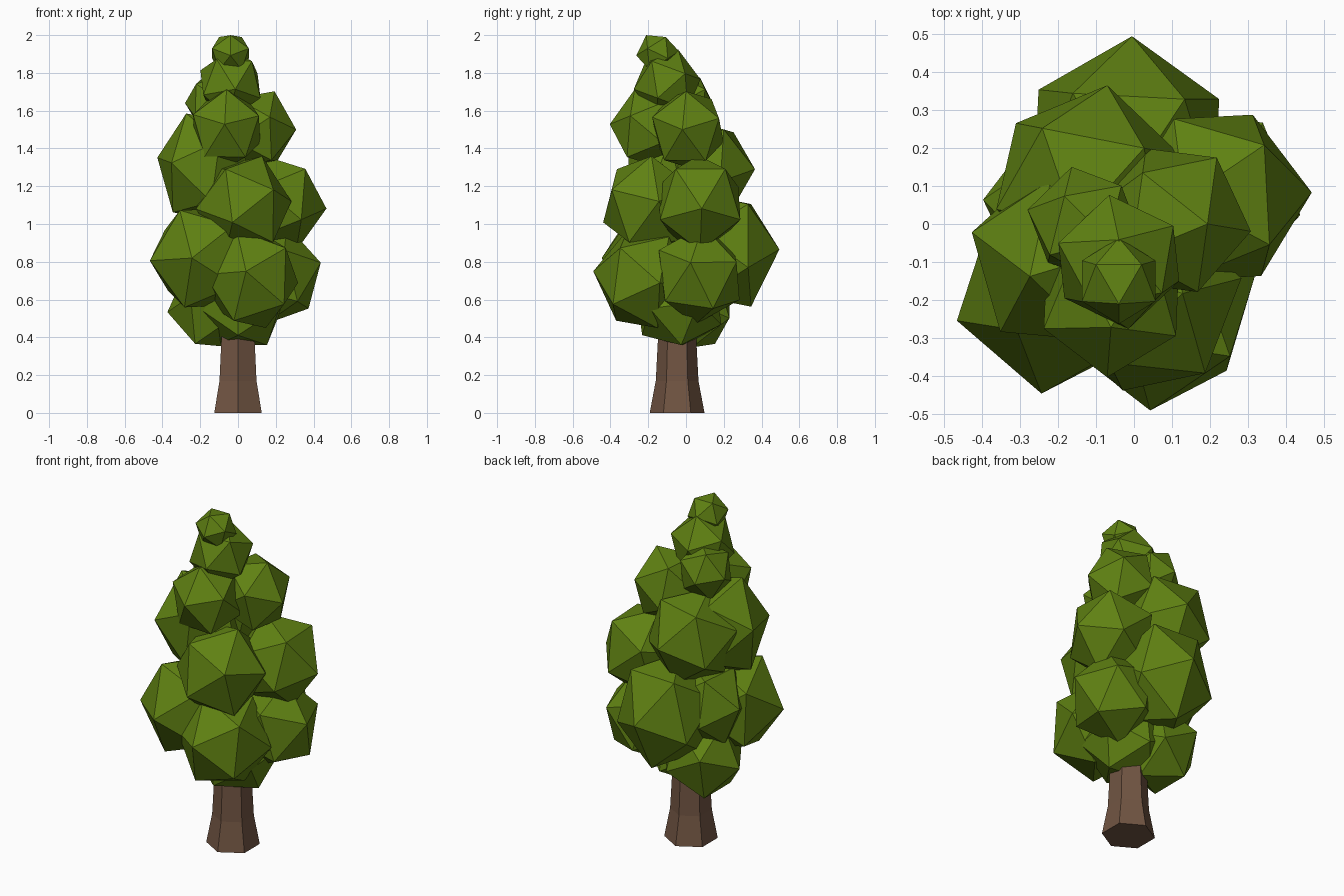
import bpy, bmesh
from math import radians, sin, cos, pi
from mathutils import Vector, Matrix

if "Cube" in bpy.data.objects:
    bpy.data.objects.remove(bpy.data.objects["Cube"])


def material(name, color):
    m = bpy.data.materials.new(name)
    m.diffuse_color = (*color, 1)
    m.use_nodes = True
    m.node_tree.nodes["Principled BSDF"].inputs["Base Color"].default_value = m.diffuse_color
    return m


def add_object(name, bm, mat):
    mesh = bpy.data.meshes.new(name)
    bmesh.ops.recalc_face_normals(bm, faces=bm.faces)
    bm.to_mesh(mesh)
    bm.free()
    mesh.materials.append(mat)
    obj = bpy.data.objects.new(name, mesh)
    bpy.context.collection.objects.link(obj)


def leaf_clump(name, center, radius, azimuth, rise, roll, stretch=1.08):
    """Icosahedron with one corner aimed at azimuth/rise, rolled about it, stretched in z."""
    az, el = radians(azimuth), radians(rise)
    z = Vector((cos(az) * cos(el), sin(az) * cos(el), sin(el)))
    up = Vector((0, 0, 1))
    x = (up - z * z.z).normalized()
    frame = Matrix((x, z.cross(x), z)).transposed().to_4x4()
    turn = frame @ Matrix.Rotation(radians(36 + roll), 4, 'Z')
    tall = Matrix.Diagonal((1, 1, stretch, 1))
    bm = bmesh.new()
    bmesh.ops.create_icosphere(bm, subdivisions=1, radius=radius,
                               matrix=Matrix.Translation(center) @ tall @ turn)
    add_object("foliage_" + name, bm, leaf)


leaf = material("leaf", (0.115, 0.22, 0.006))
bark = material("bark", (0.165, 0.09, 0.055))

# Trunk: flared six-sided column (z, radius)
bm = bmesh.new()
rings = []
for z, r in [(0, 0.145), (0.17, 0.113), (0.38, 0.102), (0.6, 0.09)]:
    rings.append([bm.verts.new((r * sin(a * pi / 3), -0.047 - r * cos(a * pi / 3), z))
                  for a in range(6)])
for lo, hi in zip(rings, rings[1:]):
    for i in range(6):
        j = (i + 1) % 6
        bm.faces.new((lo[i], lo[j], hi[j], hi[i]))
bm.faces.new(rings[0])
bm.faces.new(rings[-1])
add_object("trunk", bm, bark)

# Foliage tip and upper clumps
leaf_clump("tip", (-0.04, -0.15, 1.903), 0.114, -90, 58, 0, 1)
leaf_clump("upper", (-0.04, -0.10, 1.74), 0.18, 90, 71, 9)
leaf_clump("upper_back", (-0.13, 0, 1.64), 0.155, 166, 0, 61)

# High ring
leaf_clump("high_front", (-0.06, -0.2, 1.505), 0.205, -93, 6, -37)
leaf_clump("high_right", (0.1, 0.01, 1.5), 0.21, -8, 0, -37)
leaf_clump("high_left", (-0.18, -0.09, 1.3), 0.26, -153, 66, 24, 1.2)
leaf_clump("high_back", (-0.12, 0.11, 1.29), 0.26, 79, 0, -3)

# Middle ring
leaf_clump("middle_front", (0.03, -0.2, 1.1), 0.26, -104, -19, -23)
leaf_clump("middle_right", (0.22, 0.07, 1.11), 0.25, 3, -6, 0)
leaf_clump("middle_left", (-0.17, 0.04, 0.88), 0.23, 174, 6, 0)

# Low ring
leaf_clump("low_left", (-0.2, -0.17, 0.82), 0.28, -99, 0, 57)
leaf_clump("low_front", (0.07, -0.23, 0.71), 0.265, -96, 8, -19)
leaf_clump("low_right", (0.2, 0.07, 0.73), 0.25, -11, 14, -44)
leaf_clump("low_back", (-0.02, 0.215, 0.86), 0.28, 87, 1, 0, 1.2)

# Base clumps around the trunk top
leaf_clump("base_left", (-0.14, 0.03, 0.56), 0.235, 180, -6, 36)
leaf_clump("base_middle", (0.02, -0.04, 0.57), 0.25, -96, 24, 0, 1)
